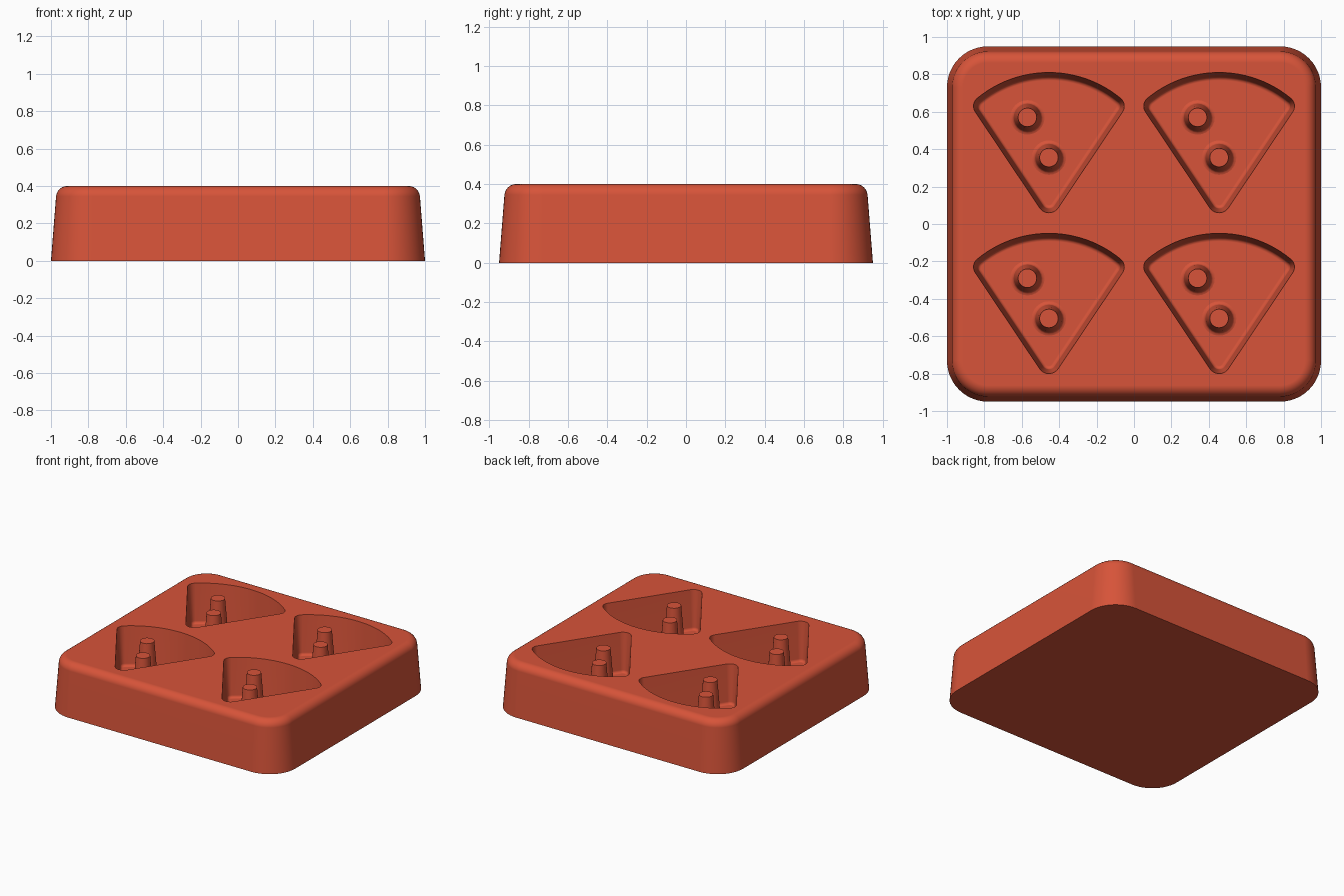
import bpy, bmesh
from math import sin, cos, radians, degrees, atan2, pi

cube = bpy.data.objects.get("Cube")
if cube:
    bpy.data.objects.remove(cube, do_unlink=True)

red = bpy.data.materials.new("brick_red")
red.use_nodes = True
color = (0.68, 0.088, 0.041, 1)
red.diffuse_color = color
red.node_tree.nodes["Principled BSDF"].inputs["Base Color"].default_value = color

HEIGHT, FLOOR, SLOPE = 0.4, 0.1, 0.08


def outline(arcs, inset):
    """Closed outline made of arcs (cx, cy, radius, start, end, steps), offset inwards."""
    points = []
    for cx, cy, r, start, end, steps in arcs:
        for i in range(steps + 1):
            a = radians(start + (end - start) * i / steps)
            p = (cx + (r - inset) * cos(a), cy + (r - inset) * sin(a))
            if not points or abs(p[0] - points[-1][0]) + abs(p[1] - points[-1][1]) > 1e-5:
                points.append(p)
    return points


def loft(name, arcs, levels, location=(0, 0, 0)):
    """Solid through one outline at several (inset, z) levels, from bottom to top."""
    bm = bmesh.new()
    rings = [[bm.verts.new((x, y, z)) for x, y in outline(arcs, inset)] for inset, z in levels]
    for low, high in zip(rings, rings[1:]):
        for i in range(len(low)):
            j = (i + 1) % len(low)
            bm.faces.new((low[i], low[j], high[j], high[i]))
    bm.faces.new(rings[0][::-1])
    bm.faces.new(rings[-1])
    bmesh.ops.recalc_face_normals(bm, faces=bm.faces)
    mesh = bpy.data.meshes.new(name)
    bm.to_mesh(mesh)
    bm.free()
    mesh.materials.append(red)
    obj = bpy.data.objects.new(name, mesh)
    obj.location = location
    bpy.context.collection.objects.link(obj)
    return obj


def activate(obj):
    bpy.ops.object.select_all(action='DESELECT')
    obj.select_set(True)
    bpy.context.view_layer.objects.active = obj


def smooth(obj):
    activate(obj)
    bpy.ops.object.shade_smooth_by_angle(angle=radians(35))
    obj.modifiers.new("clean_normals", 'WEIGHTED_NORMAL').keep_sharp = True


# Tapered tray block with rounded corners and a rounded top edge
corner, half_x, half_y = 0.22, 1.0, 0.95
block_arcs = [(sx * (half_x - corner), sy * (half_y - corner), corner, a, a + 90, 12)
              for sx, sy, a in ((1, 1, 0), (-1, 1, 90), (-1, -1, 180), (1, -1, 270))]
edge = 0.06
block_levels = [(0, 0)]
for i in range(7):
    a = radians(5 + 85 * i / 6)
    block_levels.append((0.027 + edge * (1 - cos(a)), HEIGHT - edge + edge * sin(a)))
block = loft("tray_block", block_arcs, block_levels)

# Wedge-shaped outline: rounded tip, two rounded corners and a bowed far side
tip_y, tip_r = 0.12, 0.06
corner_x, corner_y, corner_r = 0.348, 0.63, 0.055
bow_y, bow_r = 0.208, 0.602
side = degrees(atan2(corner_x, corner_y - tip_y))
bow = degrees(atan2(corner_y - bow_y, corner_x))
wedge_arcs = [
    (0, tip_y, tip_r, 180 + side, 360 - side, 10),
    (corner_x, corner_y, corner_r, -side, bow, 8),
    (0, bow_y, bow_r, bow, 180 - bow, 24),
    (-corner_x, corner_y, corner_r, 180 - bow, 180 + side, 8),
]

# Pocket walls lean inwards and meet the floor in a small fillet
fillet = 0.02
wall = SLOPE * (HEIGHT - FLOOR - fillet)
pocket_levels = [(wall + fillet * (1 - cos(a)), FLOOR + fillet * (1 - sin(a)))
                 for a in (pi / 2, pi / 3, pi / 6, 0)]
pocket_levels += [(0, HEIGHT), (-0.004, HEIGHT + 0.05)]

# Posts taper upwards and flare where they meet the floor
post_arcs = [(0, 0, 0.05, 0, 345, 23)]
post_levels = [(-wall - fillet, FLOOR - 0.01)]
post_levels += [(-wall - fillet * (1 - sin(a)), FLOOR + fillet * (1 - cos(a)))
                for a in (0, pi / 6, pi / 3, pi / 2)]
post_levels.append((0, HEIGHT - 0.004))

for row, y in (("back", 0), ("front", -0.86)):
    for col, x in (("left", 0.455), ("right", -0.455)):
        # Cut the pocket
        cutter = loft("pocket_cutter", wedge_arcs, pocket_levels, (x, y, 0))
        cutter.hide_render = True
        activate(block)
        cut = block.modifiers.new("pocket", 'BOOLEAN')
        cut.operation, cut.solver, cut.object = 'DIFFERENCE', 'EXACT', cutter
        bpy.ops.object.modifier_apply(modifier=cut.name)
        bpy.data.objects.remove(cutter, do_unlink=True)
        # Stand two posts in it
        for label, px, py in (("outer", -0.115, 0.57), ("inner", 0, 0.355)):
            smooth(loft(f"{row}_{col}_{label}_post", post_arcs, post_levels, (x + px, y + py, 0)))

smooth(block)
